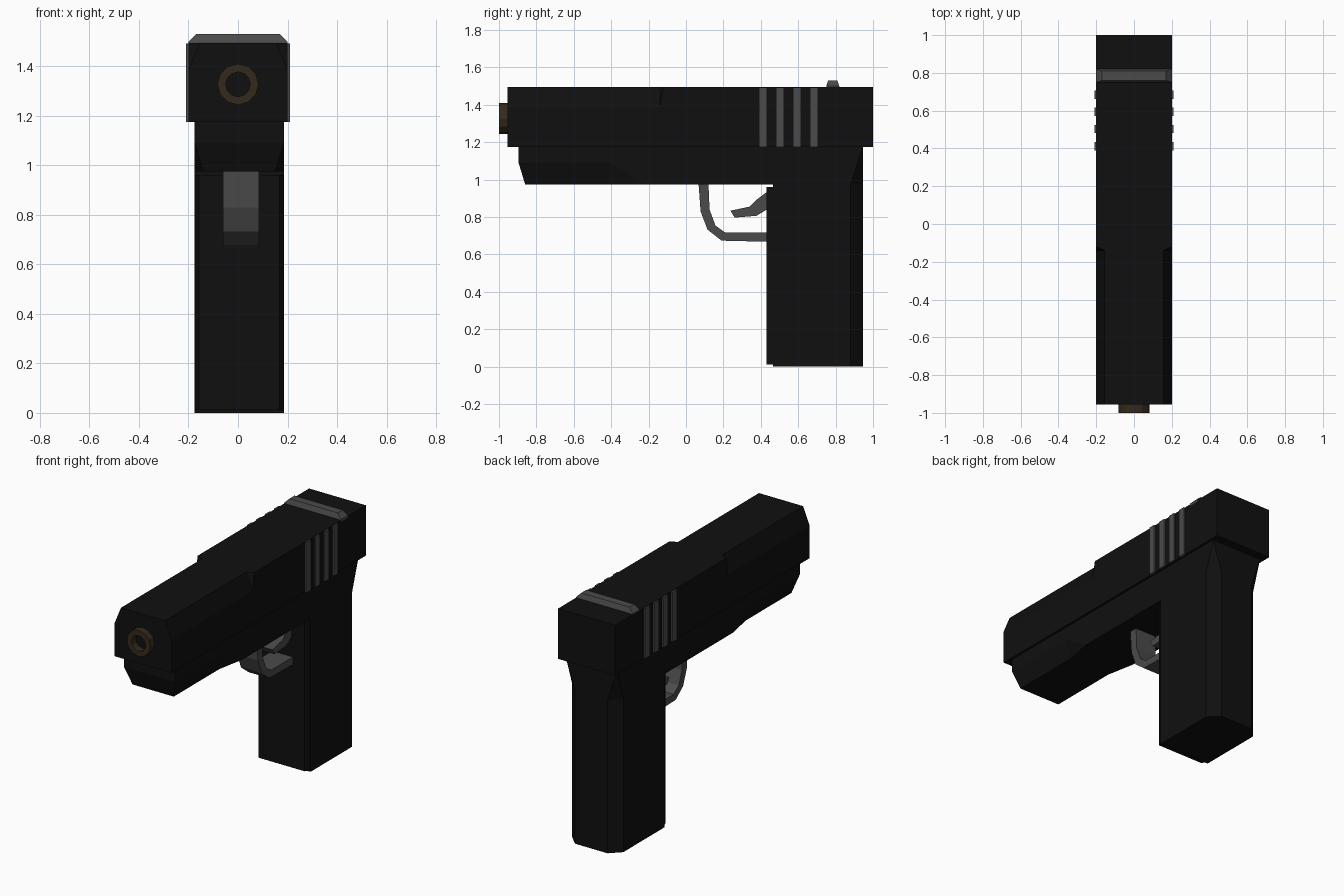
import bpy, bmesh, math
from mathutils import Vector

cube = bpy.data.objects.get("Cube")
if cube:
    bpy.data.objects.remove(cube, do_unlink=True)


def material(name, rgb):
    m = bpy.data.materials.new(name)
    m.use_nodes = True
    m.diffuse_color = (*rgb, 1)
    m.node_tree.nodes["Principled BSDF"].inputs["Base Color"].default_value = (*rgb, 1)
    return m


BLACK = material("black", (0.005, 0.005, 0.005))
GREY = material("dark grey", (0.07, 0.07, 0.07))
BROWN = material("dark bronze", (0.036, 0.023, 0.012))


def loft(name, sections, mat, closed=False):
    """Join equal-length rings of points; cap the ends unless closed."""
    bm = bmesh.new()
    rings = [[bm.verts.new(p) for p in s] for s in sections]
    n = len(rings[0])
    pairs = list(zip(rings, rings[1:]))
    if closed:
        pairs.append((rings[-1], rings[0]))
    else:
        bm.faces.new(rings[0])
        bm.faces.new(rings[-1])
    for a, b in pairs:
        for i in range(n):
            j = (i + 1) % n
            bm.faces.new((a[i], a[j], b[j], b[i]))
    bmesh.ops.remove_doubles(bm, verts=bm.verts, dist=0.0005)
    bmesh.ops.recalc_face_normals(bm, faces=bm.faces)
    mesh = bpy.data.meshes.new(name)
    bm.to_mesh(mesh)
    bm.free()
    mesh.materials.append(mat)
    obj = bpy.data.objects.new(name, mesh)
    bpy.context.collection.objects.link(obj)
    return obj


def box(name, x, y, z, mat):
    return loft(name, [[(x[0], v, z[0]), (x[1], v, z[0]), (x[1], v, z[1]), (x[0], v, z[1])]
                       for v in y], mat)


def side_profile(name, points, x, mat):
    return loft(name, [[(v, *p) for p in points] for v in x], mat)


BOTTOM, TOP, SIDE = 1.175, 1.495, 0.2
MID = 0.005  # centre line of frame and grip


# Slide: front half has chamfered top edges
def slide_section(y, cut, drop):
    half = [(SIDE, BOTTOM), (SIDE, TOP - drop), (SIDE - cut, TOP)]
    return [(x, y, z) for x, z in half] + [(-x, y, z) for x, z in reversed(half)]


loft("slide", [slide_section(-0.955, 0.045, 0.11), slide_section(-0.14, 0.045, 0.11),
               slide_section(-0.12, 0, 0), slide_section(1.0, 0, 0)], BLACK)


# Frame: chamfered nose and lower edges
def frame_section(y, floor, side, cut):
    half = [(0.18, BOTTOM), (0.18, side), (0.18 - cut, floor)]
    return ([(MID + x, y, z) for x, z in half]
            + [(MID - x, y, z) for x, z in reversed(half)])


loft("frame", [frame_section(-0.895, 1.09, 1.09, 0), frame_section(-0.86, 0.975, 1.09, 0.035),
               frame_section(-0.4, 0.975, 1.09, 0.035), frame_section(-0.22, 0.975, 0.975, 0),
               frame_section(0.47, 0.975, 0.975, 0)], BLACK)


# Grip: rear corners chamfered, fading out under the slide
def grip_section(z, cut):
    half = [(0.18, 0.465), (0.18, 0.945 - cut), (0.18 - cut, 0.945)]
    return ([(MID + x, y, z) for x, y in half]
            + [(MID - x, y, z) for x, y in reversed(half)])


loft("grip", [grip_section(0, 0.065), grip_section(0.975, 0.065),
              grip_section(BOTTOM, 0)], BLACK)
loft("grip_front_strap", [[(MID - 0.18, 0.47, z), (MID - 0.163, 0.43, z),
                           (MID + 0.163, 0.43, z), (MID + 0.18, 0.47, z)]
                          for z in (0.012, 0.96)], BLACK)

# Trigger guard and trigger
outer = [(0.067, 0.98), (0.078, 0.83), (0.115, 0.733), (0.19, 0.674), (0.44, 0.668)]
inner = [(0.12, 0.98), (0.126, 0.84), (0.158, 0.754), (0.21, 0.717), (0.44, 0.717)]
loft("trigger_guard", [[(-0.06, *o), (0.085, *o), (0.085, *i), (-0.06, *i)]
                       for o, i in zip(outer, inner)], GREY)
side_profile("trigger", [(0.238, 0.834), (0.26, 0.797), (0.377, 0.807), (0.44, 0.845),
                         (0.44, 0.94), (0.377, 0.893), (0.34, 0.856)], (-0.05, 0.075), GREY)

# Grip ridges on both sides of the slide
for i in range(4):
    y = 0.39 + i * 0.091
    for s, side in ((1, "left"), (-1, "right")):
        box(f"slide_ridge_{side}_{i + 1}", (s * 0.195, s * 0.21), (y, y + 0.044),
            (BOTTOM, TOP - 0.002), GREY)

# Rear sight
loft("rear_sight", [[(-w, a, z), (w, a, z), (w, b, z), (-w, b, z)]
                    for w, a, b, z in ((0.2, 0.75, 0.82, TOP - 0.01), (0.2, 0.75, 0.82, TOP + 0.005),
                                       (0.17, 0.76, 0.81, 1.53))], GREY)

# Hollow barrel end
wall = [(0.083, -0.95), (0.083, -1.0), (0.05, -1.0), (0.05, -0.95)]
angles = [math.tau * i / 12 for i in range(12)]
loft("barrel", [[(r * math.cos(a), y, 1.327 + r * math.sin(a)) for r, y in wall]
                for a in angles], BROWN, closed=True)
